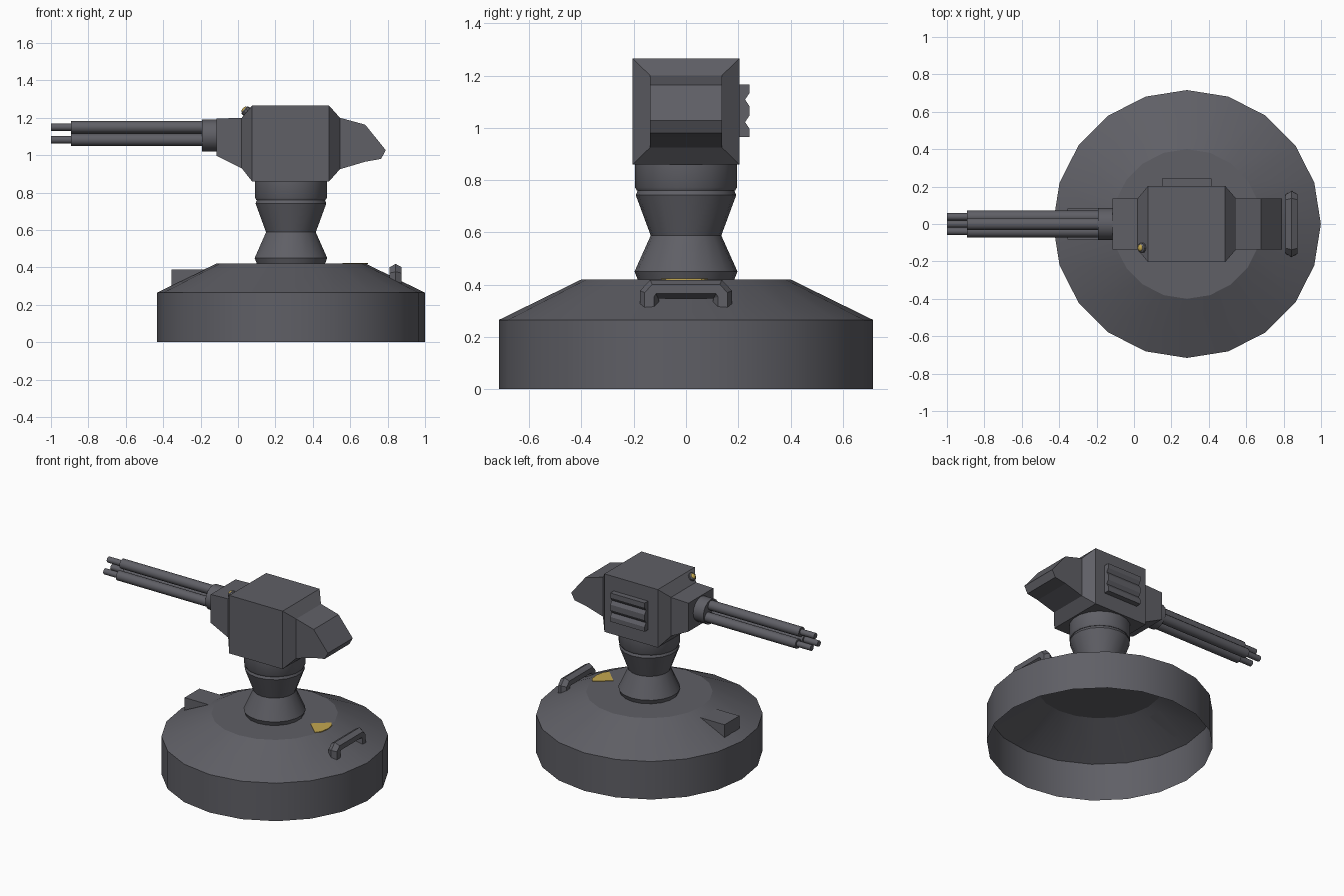
import bpy, bmesh, math
from mathutils import Vector

if "Cube" in bpy.data.objects:
    bpy.data.objects.remove(bpy.data.objects["Cube"])

CX = 0.283  # centre of the pedestal


def material(name, rgb):
    m = bpy.data.materials.new(name)
    m.diffuse_color = (*rgb, 1)
    m.use_nodes = True
    m.node_tree.nodes["Principled BSDF"].inputs["Base Color"].default_value = m.diffuse_color
    return m


GREY = material("gunmetal_grey", (0.115, 0.115, 0.132))
YELLOW = material("warning_yellow", (0.55, 0.39, 0.08))


def make(name, verts, faces, mat=GREY, smooth=None, fix=True):
    me = bpy.data.meshes.new(name)
    bm = bmesh.new()
    vs = [bm.verts.new(v) for v in verts]
    for f in faces:
        bm.faces.new([vs[i] for i in f])
    if fix:
        bmesh.ops.recalc_face_normals(bm, faces=bm.faces)
    bm.to_mesh(me)
    bm.free()
    me.materials.append(mat)
    ob = bpy.data.objects.new(name, me)
    bpy.context.collection.objects.link(ob)
    if smooth:
        bpy.context.view_layer.objects.active = ob
        ob.select_set(True)
        bpy.ops.object.shade_smooth_by_angle(angle=math.radians(smooth))
        ob.select_set(False)
    return ob


def loft(name, rings, caps=(True, True), **kw):
    """Skin a list of equal-length closed rings."""
    n = len(rings[0])
    faces = [(r * n + i, r * n + (i + 1) % n, (r + 1) * n + (i + 1) % n, (r + 1) * n + i)
             for r in range(len(rings) - 1) for i in range(n)]
    if caps[0]:
        faces.append(tuple(reversed(range(n))))
    if caps[1]:
        faces.append(tuple(range((len(rings) - 1) * n, len(rings) * n)))
    return make(name, [v for ring in rings for v in ring], faces, **kw)


def turned(name, profile, sides, origin, axis, caps=(True, True), start=0.0, **kw):
    """Revolve (radius, distance) pairs about an axis."""
    q = Vector((0, 0, 1)).rotation_difference(Vector(axis).normalized())
    rings = []
    for r, d in profile:
        ring = []
        for i in range(sides):
            a = start + 2 * math.pi * i / sides
            ring.append(Vector(origin) + q @ Vector((r * math.cos(a), r * math.sin(a), d)))
        rings.append(ring)
    return loft(name, rings, caps, **kw)


# Round base: an open-bottomed shell, 20 sides; faces wound to point outward
turned("base", [(0.716, 0), (0.716, 0.265), (0.40, 0.42)], 20, (CX, 0, 0), (0, 0, 1),
       caps=(False, True), fix=False, smooth=20)

# Waisted column and collar
turned("column", [(0.185, 0.42), (0.197, 0.45), (0.135, 0.588), (0.192, 0.742), (0.183, 0.765)],
       18, (CX, 0, 0), (0, 0, 1), start=math.pi / 2, smooth=35)
turned("collar", [(0.188, 0.76), (0.195, 0.772), (0.195, 0.865)],
       18, (CX, 0, 0), (0, 0, 1), start=math.pi / 2, smooth=35)

# Gun housing: sections (x bottom, x top, half width, z bottom, z top)
sections = [(-0.115, -0.115, 0.137, 0.997, 1.195), (0.02, 0.02, 0.137, 0.93, 1.2),
            (0.075, 0.075, 0.204, 0.86, 1.265), (0.487, 0.487, 0.204, 0.86, 1.265),
            (0.545, 0.545, 0.137, 0.925, 1.2), (0.68, 0.68, 0.137, 0.965, 1.163),
            (0.765, 0.79, 0.137, 0.98, 1.027)]
loft("gun_housing", [[(xb, -w, z0), (xb, w, z0), (xt, w, z1), (xt, -w, z1)]
                     for xb, xt, w, z0, z1 in sections])

# Barrel mount and three barrels with thinner muzzles
GZ = 1.105
turned("barrel_mount", [(0.085, -0.01), (0.085, 0.078)], 16, (-0.115, 0, GZ), (-1, 0, 0), smooth=35)
for k in range(3):
    a = math.pi / 2 + k * 2 * math.pi / 3
    o = (-0.18, 0.045 * math.cos(a), GZ + 0.045 * math.sin(a))
    turned(f"barrel_{k + 1}", [(0.033, 0), (0.033, 0.713), (0.02, 0.713), (0.02, 0.82)],
           12, o, (-1, 0, 0), smooth=35)

# Louvred vent on the back side: zigzag profile extruded along x
vent = [(0.19, 1.165), (0.242, 1.165), (0.242, 1.132), (0.226, 1.108), (0.242, 1.084),
        (0.242, 1.046), (0.226, 1.022), (0.242, 0.998), (0.242, 0.965), (0.19, 0.965)]
loft("side_vent", [[(x, y, z) for y, z in vent] for x in (0.15, 0.415)])

# Small lamp on the chamfer beside the barrels
n = Vector((-0.76, 0, 0.65))
lamp = Vector((0.045, -0.128, 1.234))
turned("lamp_body", [(0.027, -0.01), (0.027, 0.01), (0.02, 0.016)], 10, lamp, n, smooth=35)
turned("lamp_lens", [(0.02, 0.01), (0.017, 0.02), (0.008, 0.025)], 10, lamp, n, mat=YELLOW, smooth=50)

# Grab handle: hexagonal tube swept along a bent path in the y-z plane
path = [(-0.14, 0.30), (-0.14, 0.362), (-0.122, 0.383), (0.122, 0.383), (0.14, 0.362), (0.14, 0.30)]
normals = [(-1, 0), (-0.95, 0.4), (-0.4, 0.95), (0.4, 0.95), (0.95, 0.4), (1, 0)]
rings = []
for (y, z), (ny, nz) in zip(path, normals):
    ring = []
    for i in range(6):
        a = math.radians(30 + 60 * i)
        c, s = 0.0375 * math.cos(a), 0.0375 * math.sin(a)
        ring.append((0.843 + c, y + ny * s, z + nz * s))
    rings.append(ring)
loft("grab_handle", rings)

# Wedge block lying on the slope of the base
wedge = [(-0.355, 0.301), (-0.355, 0.39), (-0.17, 0.39)]
loft("wedge_block", [[(x, y, z) for x, z in wedge] for y in (-0.082, 0.082)])

# Painted warning triangle on the flat of the base
tri = [(0.56, 0), (0.66, -0.095), (0.685, -0.06), (0.695, 0), (0.685, 0.06), (0.66, 0.085)]
loft("warning_mark", [[(x, y, z) for x, y in tri] for z in (0.418, 0.4235)], mat=YELLOW)
